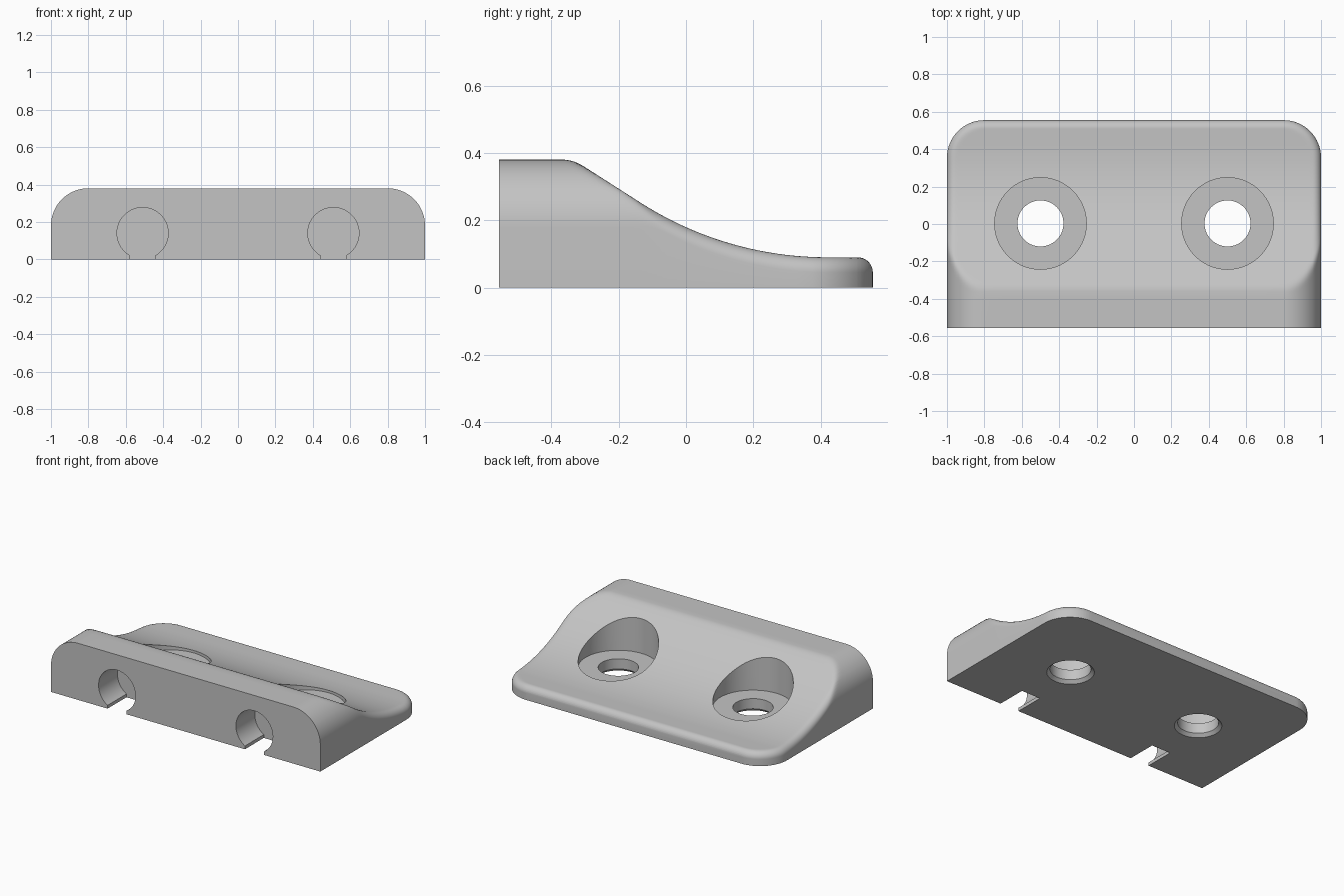
import bpy
import bmesh
from math import sin, cos, pi, sqrt, radians

default = bpy.data.objects.get("Cube")
if default:
    bpy.data.objects.remove(default, do_unlink=True)

HALF_Y = 0.555      # half depth of the block
HEIGHT = 0.38
LIP = 0.09          # thickness of the thin back lip
CORNER = 0.2        # rounding of the crown and of the back corners
FILLET = 0.045
SCOOP = 1.03        # radius of the concave scoop
SCOOP_Y = 0.42      # where the scoop meets the lip

grey = bpy.data.materials.new("light_grey")
grey.use_nodes = True
grey.diffuse_color = (0.55, 0.55, 0.55, 1)
grey.node_tree.nodes["Principled BSDF"].inputs["Base Color"].default_value = (0.55, 0.55, 0.55, 1)


def loft(name, rings):
    """Skin equal-length rings of points into a closed solid."""
    bm = bmesh.new()
    loops = [[bm.verts.new(p) for p in ring] for ring in rings]
    for a, b in zip(loops, loops[1:]):
        for i in range(len(a)):
            j = (i + 1) % len(a)
            bm.faces.new((a[i], a[j], b[j], b[i]))
    bm.faces.new(loops[0][::-1])
    bm.faces.new(loops[-1])
    bmesh.ops.recalc_face_normals(bm, faces=bm.faces)
    mesh = bpy.data.meshes.new(name)
    bm.to_mesh(mesh)
    bm.free()
    mesh.materials.append(grey)
    obj = bpy.data.objects.new(name, mesh)
    bpy.context.scene.collection.objects.link(obj)
    return obj


def arc_drop(r, t):
    """Drop of a circle of radius r at a distance t from its crest."""
    t = min(max(t, 0), r)
    return r - sqrt(r * r - t * t)


def half_width(y):
    return 1 - arc_drop(CORNER, y - (HALF_Y - CORNER))


def slope(y):
    t = max(SCOOP_Y - y, 0)
    bend = min(t, 0.555)
    steep = bend / sqrt(SCOOP ** 2 - bend ** 2)
    return LIP + arc_drop(SCOOP, bend) + (t - bend) * steep


def edge_distance(x, y):
    cx, cy = abs(x) - (1 - CORNER), y - (HALF_Y - CORNER)
    if cx > 0 and cy > 0:
        return CORNER - sqrt(cx * cx + cy * cy)
    return CORNER - max(cx, cy)


def top(x, y):
    crown = HEIGHT - arc_drop(CORNER, abs(x) - (1 - CORNER))
    scoop = slope(y) - arc_drop(FILLET, FILLET - edge_distance(x, y))
    k = 0.02
    blend = max(k - abs(crown - scoop), 0) / k
    return min(crown, scoop) - blend * blend * k / 4


# Body: cross-sections lofted from front to back
round_steps = [FILLET * (1 - cos(i * pi / 16)) for i in range(9)]
insets = round_steps + [FILLET + 0.0155 * i for i in range(1, 11)] + [0.3]
stations = [-HALF_Y, -0.4] + [-0.36 + 0.0145 * i for i in range(49)]
stations += [HALF_Y - CORNER * (1 - sin(i * pi / 32)) for i in range(1, 17)]
stations += [HALF_Y - d for d in round_steps[1:]]
stations = sorted(set(round(y, 4) for y in stations))


def section(y):
    w = half_width(y)
    xs = [d - w for d in insets] + [w - d for d in reversed(insets)]
    return [(-w, y, 0)] + [(x, y, top(x, y)) for x in xs] + [(w, y, 0)]


body = loft("mounting_block", [section(y) for y in stations])


# Cutters: stepped bolt holes and keyhole slots
def circle(x, y, z, r, n=72):
    return [(x + r * cos(2 * pi * i / n), y + r * sin(2 * pi * i / n), z) for i in range(n)]


def bolt_hole(x):
    profile = [(0.163, -0.02), (0.123, 0.02), (0.123, 0.088), (0.245, 0.088), (0.245, 0.6)]
    return loft("bolt_hole_cutter", [circle(x, 0.003, z, r) for r, z in profile])


def keyhole(x):
    r, half_slot, n = 0.137, 0.07, 56
    start = -pi / 2 + 0.536
    sweep = 2 * pi - 2 * 0.536
    outline = [(r * cos(start + sweep * i / n), 0.14 + r * sin(start + sweep * i / n))
               for i in range(n + 1)]
    outline += [(-half_slot, -0.1), (half_slot, -0.1)]
    return loft("keyhole_cutter", [[(x + u, y, z) for u, z in outline] for y in (-0.7, -0.355)])


cutters = [bolt_hole(s * 0.5) for s in (-1, 1)] + [keyhole(s * 0.51) for s in (-1, 1)]

bpy.ops.object.select_all(action='DESELECT')
bpy.context.view_layer.objects.active = body
body.select_set(True)
for cutter in cutters:
    cutter.hide_render = True
    cut = body.modifiers.new("cut", 'BOOLEAN')
    cut.operation = 'DIFFERENCE'
    cut.solver = 'EXACT'
    cut.object = cutter
    bpy.ops.object.modifier_apply(modifier=cut.name)
    bpy.data.objects.remove(cutter, do_unlink=True)

bpy.ops.object.shade_smooth_by_angle(angle=radians(30))
